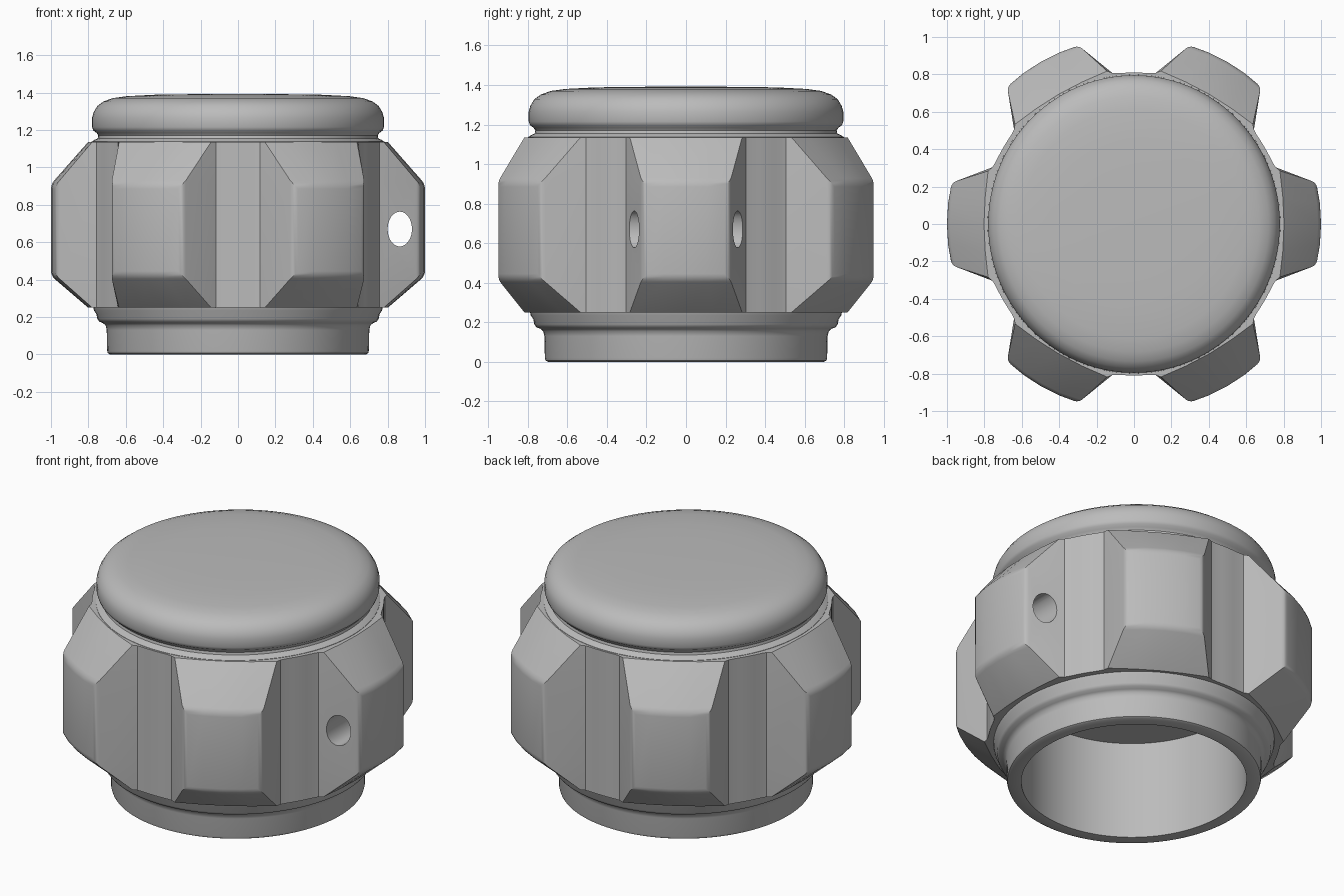
import bpy, bmesh, math
from mathutils import Matrix, Vector

old = bpy.data.objects.get("Cube")
if old:
    bpy.data.objects.remove(old, do_unlink=True)

grey = bpy.data.materials.new("plain grey")
grey.use_nodes = True
colour = (0.5, 0.5, 0.5, 1)
grey.diffuse_color = colour
grey.node_tree.nodes["Principled BSDF"].inputs["Base Color"].default_value = colour


def make_object(name, bm):
    bmesh.ops.recalc_face_normals(bm, faces=bm.faces)
    mesh = bpy.data.meshes.new(name)
    bm.to_mesh(mesh)
    bm.free()
    mesh.materials.append(grey)
    obj = bpy.data.objects.new(name, mesh)
    bpy.context.collection.objects.link(obj)
    return obj


def activate(obj):
    bpy.ops.object.select_all(action='DESELECT')
    obj.select_set(True)
    bpy.context.view_layer.objects.active = obj


def smooth(obj, degrees):
    activate(obj)
    bpy.ops.object.shade_smooth_by_angle(angle=math.radians(degrees))


def loft(bm, rows, closed=False):
    """Skin a list of vertex rings; a ring with one vertex is a pole."""
    pairs = list(zip(rows, rows[1:])) + ([(rows[-1], rows[0])] if closed else [])
    for a, b in pairs:
        n = max(len(a), len(b))
        for i in range(n):
            j = (i + 1) % n
            if len(a) == 1:
                bm.faces.new((a[0], b[i], b[j]))
            elif len(b) == 1:
                bm.faces.new((a[i], a[j], b[0]))
            else:
                bm.faces.new((a[i], a[j], b[j], b[i]))


def lathe(name, profile, steps=96):
    bm = bmesh.new()
    rows = []
    for r, z in profile:
        count = steps if r else 1
        turns = [math.tau * i / count for i in range(count)]
        rows.append([bm.verts.new((r * math.cos(t), 1.02 * r * math.sin(t), z))
                     for t in turns])
    loft(bm, rows)
    obj = make_object(name, bm)
    smooth(obj, 40)
    return obj


# Hollow lower collar with its stepped rim and blind bore
lathe("lower_collar", [
    (0, 0.60), (0.62, 0.60), (0.62, 0.0), (0.685, 0.0), (0.696, 0.006),
    (0.70, 0.02), (0.702, 0.13), (0.708, 0.155), (0.722, 0.167),
    (0.742, 0.175), (0.752, 0.19), (0.757, 0.215), (0.77, 0.235),
    (0.775, 0.26), (0.74, 0.30), (0.74, 0.70), (0, 0.70)])

# Rounded cap sitting above a narrow groove
lathe("rounded_cap", [
    (0, 1.05), (0.74, 1.05), (0.785, 1.12), (0.783, 1.137), (0.765, 1.148),
    (0.75, 1.155), (0.747, 1.17), (0.757, 1.185), (0.774, 1.197),
    (0.78, 1.215), (0.78, 1.265), (0.772, 1.295), (0.752, 1.328),
    (0.72, 1.352), (0.67, 1.37), (0.60, 1.38), (0.45, 1.388),
    (0.25, 1.391), (0, 1.392)])


# Six-lobed grip body: matching outlines for the wide and narrow rings
def outline(tip):
    root = [(0.81, 30), (0.81, 27), (0.811, 24), (0.816, 21.8)]
    half = [Vector((r * math.cos(math.radians(a)), r * math.sin(math.radians(a))))
            for r, a in root]
    half += [Vector(p) for p in tip]
    lobe = [Vector((p.x, -p.y)) for p in half] + half[-2:0:-1]
    points = []
    for k in range(6):
        turn = Matrix.Rotation(k * math.tau / 6, 2)
        points += [turn @ p for p in lobe]
    return points, len(lobe)


wide, lobe_size = outline([(0.975, 0.22), (0.994, 0.11), (1.0, 0)])
narrow, lobe_size = outline([(0.78, 0.284), (0.796, 0.14), (0.802, 0)])
inner = [p.normalized() * 0.72 for p in narrow]

bm = bmesh.new()
layers = [(inner, 0.25), (narrow, 0.25), (wide, 0.42),
          (wide, 0.91), (narrow, 1.135), (inner, 1.135)]
rings = [[bm.verts.new((p.x, p.y, z)) for p in points] for points, z in layers]
loft(bm, rings, closed=True)

# Mark the lobe tip borders for soft rounding
weight = bm.edges.layers.float.new("bevel_weight_edge")
for k in range(6):
    first = k * lobe_size + 4
    for ring in rings[2:4]:
        for i in range(first, first + 4):
            bm.edges.get((ring[i], ring[i + 1]))[weight] = 1
    for i in (first, first + 4):
        bm.edges.get((rings[2][i], rings[3][i]))[weight] = 1
grip = make_object("lobed_grip", bm)

# Oval cutter for the cross hole in the left lobe
bm = bmesh.new()
bmesh.ops.create_cone(bm, cap_ends=True, segments=40, radius1=1, radius2=1, depth=1,
                      matrix=Matrix.Rotation(math.pi / 2, 4, 'X'))
bmesh.ops.scale(bm, vec=(0.065, 1, 0.093), verts=bm.verts)
bmesh.ops.translate(bm, vec=(0.865, 0, 0.67), verts=bm.verts)
cutter = make_object("hole_cutter", bm)

bevel = grip.modifiers.new("soft edges", 'BEVEL')
bevel.limit_method = 'WEIGHT'
bevel.width = 0.025
bevel.segments = 3
bevel.use_clamp_overlap = False
hole = grip.modifiers.new("cross hole", 'BOOLEAN')
hole.operation = 'DIFFERENCE'
hole.solver = 'EXACT'
hole.object = cutter
activate(grip)
for name in ("soft edges", "cross hole"):
    bpy.ops.object.modifier_apply(modifier=name)
bpy.data.objects.remove(cutter, do_unlink=True)
smooth(grip, 32)
